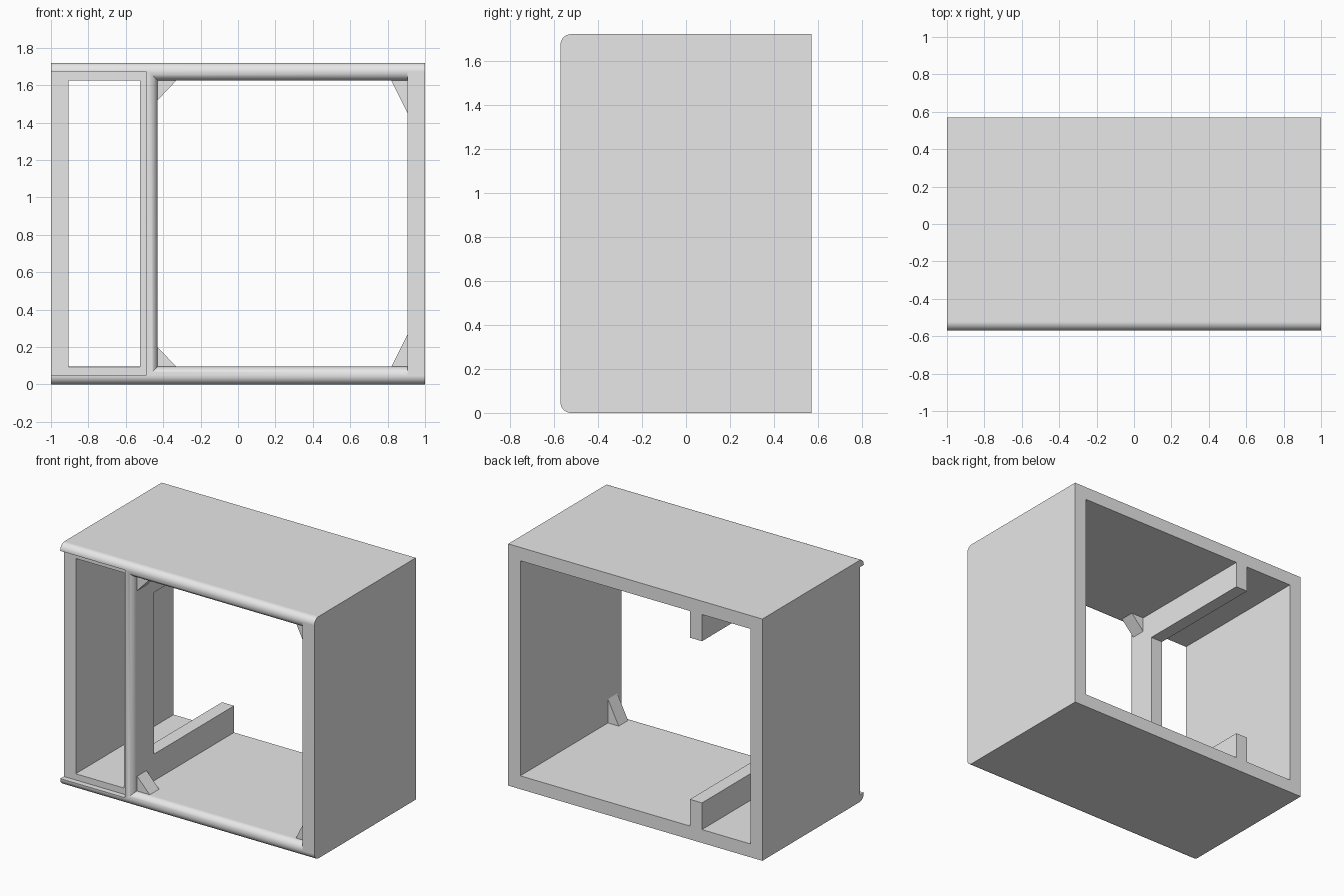
import bpy, bmesh
from math import sin, cos, pi, radians
from mathutils import Vector

cube = bpy.data.objects.get("Cube")
if cube:
    bpy.data.objects.remove(cube, do_unlink=True)

grey = bpy.data.materials.new("plain_grey")
grey.use_nodes = True
colour = (0.8, 0.8, 0.8, 1)
grey.diffuse_color = colour
grey.node_tree.nodes["Principled BSDF"].inputs["Base Color"].default_value = colour

# Overall sizes
W, D, H = 1.0, 0.57, 1.72          # half width, half depth, height
T = 0.095                          # board thickness
R = T / 2                          # nosing radius
INNER = W - T
POST_L, POST_R = -0.525, -0.43
AXES = {"x": 0, "y": 1, "z": 2}


def prism(name, outline, axis, start, end):
    """Extrude a 2D outline (the other two axes, in order) along an axis."""
    a = AXES[axis]

    def place(p, depth):
        co = list(p)
        co.insert(a, depth)
        return Vector(co)

    bm = bmesh.new()
    face = bm.faces.new([bm.verts.new(place(p, start)) for p in outline])
    out = bmesh.ops.extrude_face_region(bm, geom=[face])
    shift = place((0, 0), end - start)
    for v in out["geom"]:
        if isinstance(v, bmesh.types.BMVert):
            v.co += shift
    bmesh.ops.recalc_face_normals(bm, faces=bm.faces)
    mesh = bpy.data.meshes.new(name)
    bm.to_mesh(mesh)
    bm.free()
    mesh.materials.append(grey)
    obj = bpy.data.objects.new(name, mesh)
    bpy.context.collection.objects.link(obj)
    return obj


def rect(a0, a1, b0, b1):
    return [(a0, b0), (a1, b0), (a1, b1), (a0, b1)]


def arc(cy, cz, first, last, steps):
    return [(cy + R * cos(first + (last - first) * i / steps),
             cz + R * sin(first + (last - first) * i / steps)) for i in range(steps + 1)]


def bullnose(middle, back):
    """Board section with a half-round front edge."""
    return arc(-D + R, middle, pi / 2, 3 * pi / 2, 24) + [(back, middle - R), (back, middle + R)]


def combine(target, other, operation):
    mod = target.modifiers.new(operation.title(), "BOOLEAN")
    mod.operation, mod.solver, mod.object = operation, "EXACT", other
    bpy.context.view_layer.objects.active = target
    bpy.ops.object.modifier_apply(modifier=mod.name)
    bpy.data.objects.remove(other, do_unlink=True)


# Side walls, rounded at the front top and bottom corners
side = (arc(-D + R, H - R, pi / 2, pi, 12) + arc(-D + R, R, pi, 3 * pi / 2, 12)
        + [(D, 0), (D, H)])
frame = prism("cabinet_frame", side, "x", INNER, W)
parts = [prism("left_end_wall", side, "x", -W, -INNER)]

# Top and bottom boards with half-round nosing
for name, z in (("bottom_board", R), ("top_board", H - R)):
    parts.append(prism(name, bullnose(z, D), "x", -INNER, INNER))

# Front post with the same nosing
post = [(b, a) for a, b in bullnose((POST_L + POST_R) / 2, -0.33)]
parts.append(prism("front_post", post, "z", R, H - R))

# Rails running back from the post
for name, z0, z1 in (("bottom_rail", R, 0.285), ("top_rail", H - 0.285, H - R)):
    parts.append(prism(name, rect(-0.4, D, z0, z1), "x", POST_L, POST_R))

for part in parts:
    combine(frame, part, "UNION")

# Shallow recess around the narrow opening
recess = prism("recess_cutter", rect(-1.1, -0.49, 0.05, H - 0.05), "y", -0.7, -D + 0.04)
recess.hide_render = True
combine(frame, recess, "DIFFERENCE")

bm = bmesh.new()
bm.from_mesh(frame.data)
bmesh.ops.remove_doubles(bm, verts=bm.verts, dist=0.0001)
bmesh.ops.dissolve_limit(bm, angle_limit=radians(0.3), verts=bm.verts, edges=bm.edges)
bm.to_mesh(frame.data)
bm.free()
bpy.ops.object.select_all(action="DESELECT")
frame.select_set(True)
bpy.context.view_layer.objects.active = frame
bpy.ops.object.shade_smooth_by_angle(angle=radians(30))
frame.modifiers.new("Flat Boards", "WEIGHTED_NORMAL").keep_sharp = True

# Corner blocks behind the wide opening
for label, x, dx, dz in (("post", POST_R, 0.1, 0.105), ("wall", INNER, -0.085, 0.17)):
    for level, z, up in (("bottom", T, 1), ("top", H - T, -1)):
        prism(f"{level}_{label}_corner_block",
              [(x, z), (x + dx, z), (x, z + up * dz)], "y", -0.52, -0.415)
